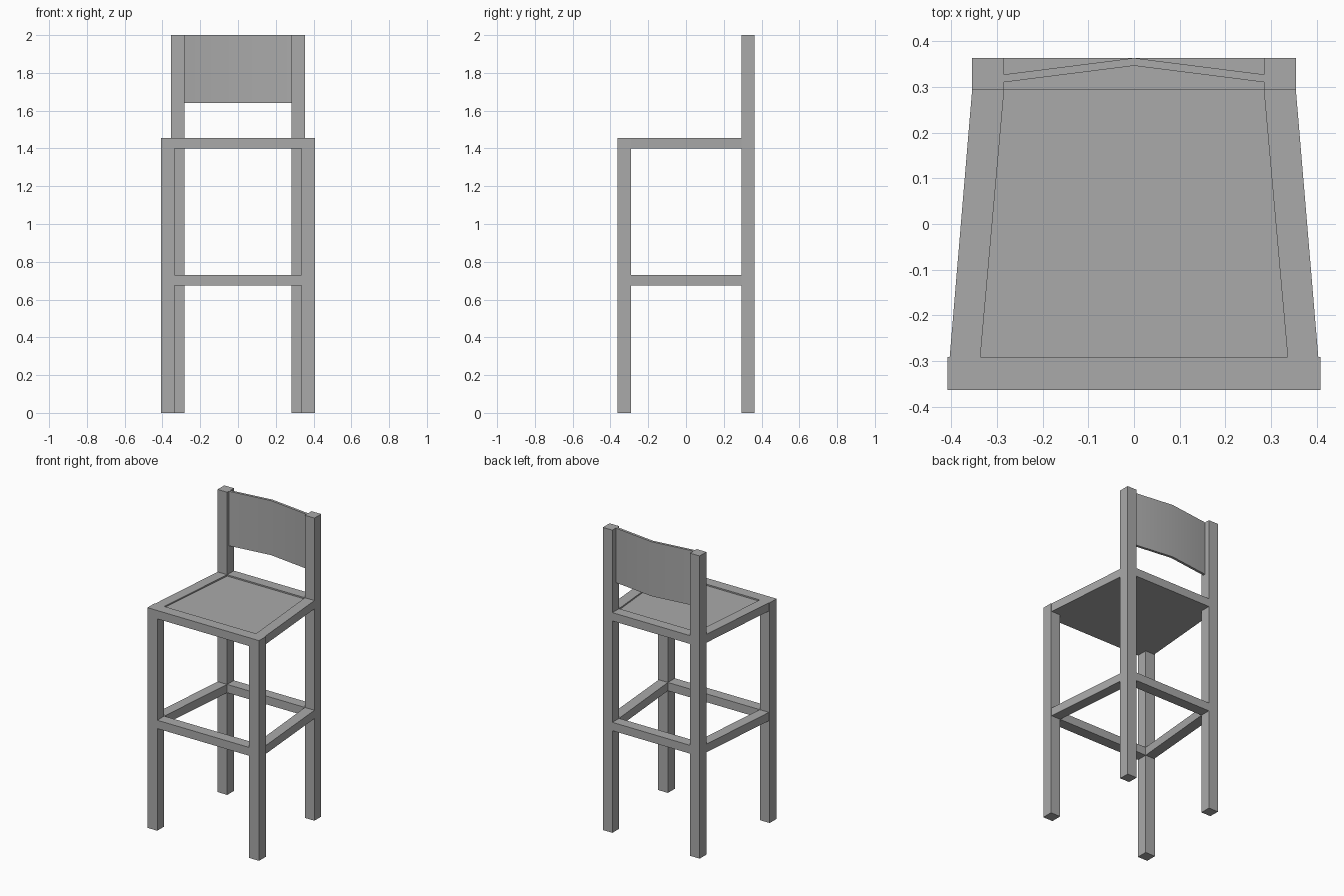
import bpy, bmesh, math

cube = bpy.data.objects.get("Cube")
if cube:
    bpy.data.objects.remove(cube, do_unlink=True)

# Single plain grey material
grey = bpy.data.materials.new("plain_grey")
grey.use_nodes = True
colour = (0.40, 0.40, 0.40, 1.0)
grey.diffuse_color = colour
grey.node_tree.nodes["Principled BSDF"].inputs["Base Color"].default_value = colour


def prism(name, plan, z0, z1):
    """Extrude a plan outline (x, y) from z0 up to z1."""
    bm = bmesh.new()
    base = bm.faces.new([bm.verts.new((x, y, z0)) for x, y in plan])
    top = bmesh.ops.extrude_face_region(bm, geom=[base])["geom"]
    for v in top:
        if isinstance(v, bmesh.types.BMVert):
            v.co.z = z1
    bmesh.ops.recalc_face_normals(bm, faces=bm.faces)
    mesh = bpy.data.meshes.new(name)
    bm.to_mesh(mesh)
    bm.free()
    mesh.materials.append(grey)
    obj = bpy.data.objects.new(name, mesh)
    bpy.context.collection.objects.link(obj)
    return obj


def rect(x0, x1, y0, y1):
    return [(x0, y0), (x1, y0), (x1, y1), (x0, y1)]


def pair(name, plan, z0, z1):
    """Left part plus its mirrored right twin."""
    prism("left_" + name, plan, z0, z1)
    prism("right_" + name, [(-x, y) for x, y in plan], z0, z1)


# Main dimensions
FY0, FY1 = -0.363, -0.291      # front leg depth
BY0, BY1 = 0.293, 0.363        # back post depth
FX0, FX1 = 0.336, 0.408        # front leg width
BX0, BX1 = 0.284, 0.354        # back post width
SEAT = (1.40, 1.455)
RUNG = (0.675, 0.73)

# Legs; the back pair carries on up to hold the backrest
pair("front_leg", rect(FX0, FX1, FY0, FY1), 0, SEAT[1])
pair("back_post", rect(BX0, BX1, BY0, BY1), 0, 2.0)

# Tapered frames: seat rails and footrest rungs
for part, (z0, z1) in (("seat_rail", SEAT), ("rung", RUNG)):
    prism("front_" + part, rect(-FX0, FX0, FY0, FY1), z0, z1)
    prism("back_" + part, rect(-BX0, BX0, BY0, BY1), z0, z1)
    pair("side_" + part,
         [(FX0, FY1), (0.403, FY1), (BX1, BY0), (BX0, BY0)], z0, z1)

# Seat panel, slightly sunk inside the rails
prism("seat_panel",
      [(-FX0, FY1), (FX0, FY1), (BX0, BY0), (-BX0, BY0)], SEAT[0], 1.446)

# Backrest bent at the middle
backrest = prism("backrest",
                 [(-BX0, 0.310), (0, 0.346), (BX0, 0.310),
                  (BX0, 0.327), (0, 0.363), (-BX0, 0.327)], 1.64, 2.0)
bpy.ops.object.select_all(action='DESELECT')
backrest.select_set(True)
bpy.context.view_layer.objects.active = backrest
bpy.ops.object.shade_smooth_by_angle(angle=math.radians(30))
